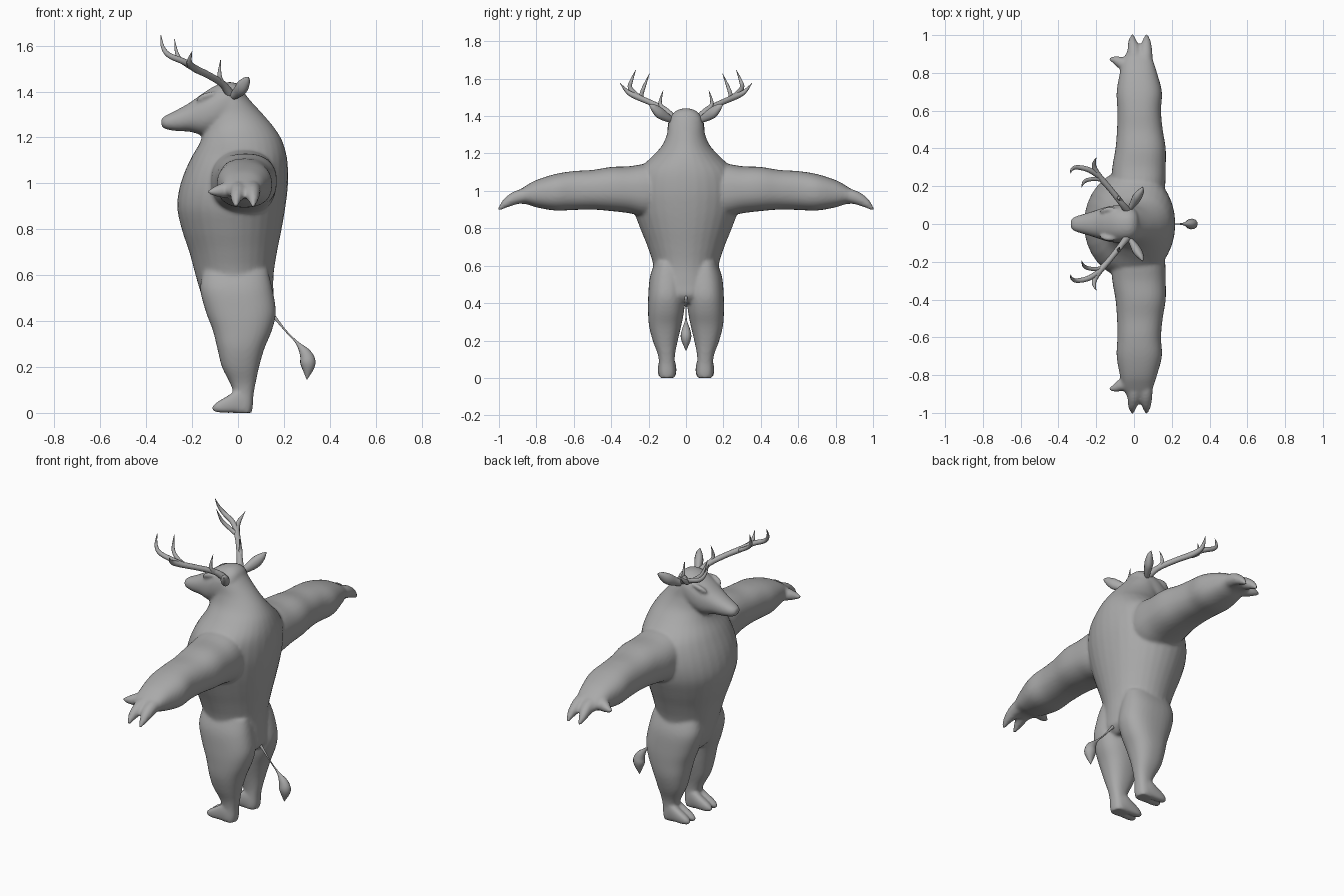
import bpy, bmesh, math
from mathutils import Vector

fur = bpy.data.materials.new("grey_fur")
fur.diffuse_color = (0.4, 0.4, 0.4, 1)


def spline(pts, t):
    """Catmull-Rom point on a list of equal-length tuples."""
    n = len(pts) - 1
    i = min(int(t), n - 1)
    f = t - i
    a, b, c, d = (pts[max(0, min(n, i + k))] for k in (-1, 0, 1, 2))
    return [0.5 * (2*q + (r-p)*f + (2*p-5*q+4*r-s)*f*f + (3*q-p-3*r+s)*f**3)
            for p, q, r, s in zip(a, b, c, d)]


def make(name, rings):
    """Skin a list of closed rings and cap the ends."""
    bm = bmesh.new()
    loops = [[bm.verts.new(p) for p in ring] for ring in rings]
    n = len(loops[0])
    for a, b in zip(loops, loops[1:]):
        for i in range(n):
            bm.faces.new((a[i], a[(i+1) % n], b[(i+1) % n], b[i]))
    bm.faces.new(loops[0])
    bm.faces.new(loops[-1])
    bmesh.ops.recalc_face_normals(bm, faces=bm.faces)
    me = bpy.data.meshes.new(name)
    bm.to_mesh(me)
    bm.free()
    me.materials.append(fur)
    me.polygons.foreach_set("use_smooth", [True] * len(me.polygons))
    ob = bpy.data.objects.new(name, me)
    bpy.context.collection.objects.link(ob)
    return ob


def loft(name, axis, sections, side=1, power=1.0, n=32, steps=4):
    """Sections are (position, a_min, a_max, b_min, b_max) across the axis."""
    rings = []
    for k in range((len(sections) - 1) * steps + 1):
        t, a0, a1, b0, b1 = spline(sections, k / steps)
        ring = []
        for i in range(n):
            w = 2 * math.pi * i / n
            c, s = (math.copysign(abs(v) ** power, v) for v in (math.cos(w), math.sin(w)))
            a, b = (a0+a1)/2 + (a1-a0)/2*c, (b0+b1)/2 + (b1-b0)/2*s
            x, y, z = {"x": (t, a, b), "y": (a, t, b), "z": (a, b, t)}[axis]
            ring.append((x, y * side, z))
        rings.append(ring)
    return make(name, rings)


def tube(name, pts, side=1, flat=(1, 1, 1), n=12, steps=5):
    """Tapered tube through (x, y, z, radius) points; flat squashes its rings."""
    ts = [k / steps for k in range((len(pts) - 1) * steps + 1)]
    path = [spline(pts, t) for t in ts]
    rings = []
    for i, p in enumerate(path):
        d = Vector(path[min(i+1, len(path)-1)][:3]) - Vector(path[max(i-1, 0)][:3])
        u = d.cross(Vector((0.1, 1, 0.2))).normalized()
        v = d.cross(u).normalized()
        ring = []
        for j in range(n):
            w = 2 * math.pi * j / n
            o = (u * math.cos(w) + v * math.sin(w)) * max(p[3], 0.001)
            q = [p[m] + o[m] * flat[m] for m in range(3)]
            ring.append((q[0], q[1] * side, q[2]))
        rings.append(ring)
    return make(name, rings)


# torso and neck
skin = [loft("body", "z", [
    (0.40, -0.09, 0.12, -0.10, 0.10), (0.44, -0.13, 0.155, -0.16, 0.16),
    (0.50, -0.155, 0.155, -0.18, 0.18), (0.60, -0.185, 0.155, -0.175, 0.175),
    (0.70, -0.212, 0.17, -0.205, 0.205), (0.80, -0.245, 0.19, -0.245, 0.245),
    (0.90, -0.265, 0.207, -0.28, 0.28), (1.00, -0.25, 0.218, -0.29, 0.29),
    (1.10, -0.21, 0.215, -0.265, 0.265), (1.18, -0.165, 0.195, -0.185, 0.185),
    (1.24, -0.15, 0.16, -0.13, 0.13), (1.30, -0.15, 0.11, -0.103, 0.103),
    (1.36, -0.13, 0.055, -0.093, 0.093), (1.41, -0.09, 0.015, -0.07, 0.07)])]

# head and muzzle
skin.append(loft("head", "x", [
    (-0.335, -0.018, 0.018, 1.255, 1.28), (-0.32, -0.036, 0.036, 1.238, 1.293),
    (-0.27, -0.052, 0.052, 1.228, 1.318), (-0.21, -0.07, 0.07, 1.225, 1.352),
    (-0.15, -0.09, 0.09, 1.21, 1.395), (-0.09, -0.099, 0.099, 1.22, 1.43),
    (-0.03, -0.093, 0.093, 1.25, 1.442), (0.01, -0.075, 0.075, 1.28, 1.425),
    (0.03, -0.03, 0.03, 1.32, 1.39)], power=0.9))

for s in (1, -1):
    # arm
    skin.append(loft("arm", "y", [
        (0.12, -0.10, 0.15, 0.90, 1.12), (0.20, -0.12, 0.165, 0.86, 1.145),
        (0.30, -0.115, 0.168, 0.88, 1.132), (0.40, -0.098, 0.168, 0.892, 1.128),
        (0.50, -0.09, 0.152, 0.90, 1.112), (0.60, -0.088, 0.143, 0.898, 1.106),
        (0.70, -0.092, 0.148, 0.895, 1.09), (0.80, -0.075, 0.122, 0.912, 1.058),
        (0.86, -0.06, 0.103, 0.93, 1.025), (0.92, -0.035, 0.088, 0.93, 0.985)],
        s, power=0.85))
    # claws: two fingers and a thumb
    for x0, x1 in ((0.0, -0.008), (0.062, 0.066)):
        skin.append(tube("finger", [(x0, 0.84, 0.98, 0.04), (x0, 0.91, 0.963, 0.036),
                                    (x1, 0.965, 0.932, 0.024), (x1, 1.004, 0.895, 0.006)], s))
    skin.append(tube("thumb", [(0.0, 0.83, 0.975, 0.045), (-0.06, 0.85, 0.97, 0.035),
                               (-0.10, 0.868, 0.965, 0.022), (-0.135, 0.875, 0.962, 0.006)], s))
    # leg
    skin.append(loft("leg", "z", [
        (0.62, -0.15, 0.13, 0.03, 0.165), (0.54, -0.165, 0.15, 0.005, 0.193),
        (0.44, -0.14, 0.165, 0.003, 0.202), (0.36, -0.11, 0.148, 0.01, 0.203),
        (0.28, -0.09, 0.115, 0.025, 0.198), (0.20, -0.07, 0.092, 0.044, 0.178),
        (0.13, -0.035, 0.077, 0.058, 0.152), (0.08, -0.02, 0.068, 0.06, 0.144),
        (0.03, -0.03, 0.065, 0.056, 0.146), (0.0, -0.025, 0.06, 0.06, 0.142)],
        s, power=0.85))
    # cloven toes
    for y in (0.077, 0.125):
        skin.append(loft("toe", "x", [
            (-0.112, y-0.01, y+0.01, 0.01, 0.03), (-0.09, y-0.021, y+0.021, 0.002, 0.048),
            (-0.05, y-0.025, y+0.025, 0.0, 0.072), (0.0, y-0.025, y+0.025, 0.0, 0.10),
            (0.03, y-0.02, y+0.02, 0.0, 0.09)], s, power=0.8))
    # brow ridge above the eye
    skin.append(tube("brow", [(-0.18, 0.066, 1.362, 0.008), (-0.145, 0.076, 1.38, 0.014),
                              (-0.10, 0.08, 1.395, 0.008)], s))

# fuse the body parts into one smooth skin
bpy.ops.object.select_all(action='DESELECT')
for ob in skin:
    ob.select_set(True)
body = skin[0]
bpy.context.view_layer.objects.active = body
bpy.ops.object.join()
fuse = body.modifiers.new("fuse", 'REMESH')
fuse.mode = 'VOXEL'
fuse.voxel_size = 0.0085
fuse.use_smooth_shade = True
relax = body.modifiers.new("relax", 'SMOOTH')
relax.factor = 0.5
relax.iterations = 7

for s, label in ((1, "right"), (-1, "left")):
    # leaf-shaped ear
    tube(label + "_ear", [(-0.03, 0.07, 1.375, 0.014), (-0.005, 0.105, 1.395, 0.026),
                          (0.018, 0.145, 1.42, 0.034), (0.037, 0.175, 1.445, 0.022),
                          (0.046, 0.197, 1.462, 0.002)], s, (0.75, 0.6, 1))
    # antler beam and tines
    tube(label + "_antler_beam", [
        (-0.035, 0.07, 1.39, 0.020), (-0.07, 0.115, 1.435, 0.016), (-0.13, 0.19, 1.472, 0.015),
        (-0.19, 0.26, 1.502, 0.016), (-0.212, 0.31, 1.528, 0.012), (-0.20, 0.352, 1.575, 0.001)], s)
    tube(label + "_front_tine", [
        (-0.17, 0.24, 1.492, 0.013), (-0.235, 0.285, 1.53, 0.014), (-0.30, 0.30, 1.558, 0.012),
        (-0.328, 0.29, 1.595, 0.008), (-0.336, 0.268, 1.647, 0.001)], s)
    tube(label + "_inner_tine", [
        (-0.165, 0.235, 1.488, 0.011), (-0.22, 0.238, 1.515, 0.011),
        (-0.262, 0.225, 1.555, 0.009), (-0.277, 0.195, 1.628, 0.001)], s)
    tube(label + "_brow_tine", [(-0.06, 0.105, 1.425, 0.012), (-0.08, 0.138, 1.465, 0.010),
                                (-0.076, 0.122, 1.538, 0.001)], s)

# tail with a tuft
tube("tail", [(0.13, 0, 0.45, 0.012), (0.165, 0, 0.41, 0.007), (0.21, 0, 0.355, 0.004),
              (0.258, 0, 0.305, 0.007), (0.295, 0, 0.255, 0.027), (0.305, 0, 0.21, 0.032),
              (0.30, 0, 0.145, 0.001)], flat=(1, 0.85, 1))
